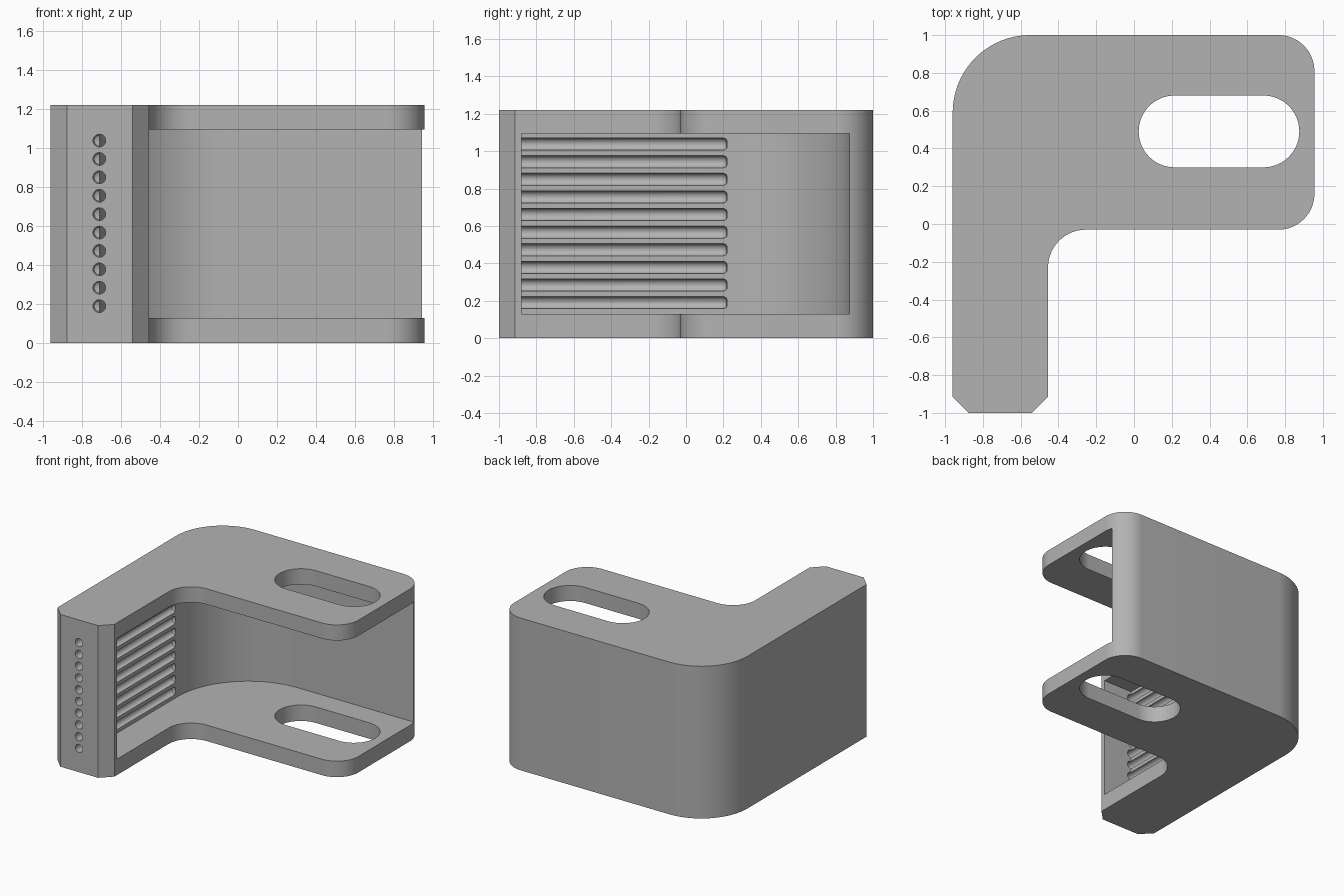
import bpy, bmesh, math
from mathutils import Vector

if "Cube" in bpy.data.objects:
    bpy.data.objects.remove(bpy.data.objects["Cube"], do_unlink=True)

HEIGHT = 1.22
FLANGE = 0.125
GROOVES = 10

grey = bpy.data.materials.new("plain grey")
grey.use_nodes = True
colour = (0.45, 0.45, 0.45, 1)
grey.diffuse_color = colour
grey.node_tree.nodes["Principled BSDF"].inputs["Base Color"].default_value = colour


def rounded(corners, steps=20):
    """Outline from (x, y, radius) corners, each rounded by a tangent arc."""
    outline = []
    for i, (x, y, r) in enumerate(corners):
        p = Vector((x, y))
        if r == 0:
            outline.append(p)
            continue
        a = (Vector(corners[i - 1][:2]) - p).normalized()
        b = (Vector(corners[(i + 1) % len(corners)][:2]) - p).normalized()
        centre = p + (a + b) * r
        for k in range(steps + 1):
            t = k / steps * math.pi / 2
            outline.append(centre - b * r * math.cos(t) - a * r * math.sin(t))
    return outline


def finish(name, bm):
    bmesh.ops.recalc_face_normals(bm, faces=bm.faces[:])
    mesh = bpy.data.meshes.new(name)
    bm.to_mesh(mesh)
    bm.free()
    mesh.materials.append(grey)
    ob = bpy.data.objects.new(name, mesh)
    bpy.context.collection.objects.link(ob)
    return ob


def prism(name, outline, z0, z1):
    bm = bmesh.new()
    base = bm.faces.new([bm.verts.new((p.x, p.y, z0)) for p in outline])
    top = bmesh.ops.extrude_face_region(bm, geom=[base])["geom"]
    bmesh.ops.translate(bm, vec=(0, 0, z1 - z0),
                        verts=[v for v in top if isinstance(v, bmesh.types.BMVert)])
    return finish(name, bm)


# L-shaped body with rounded corners and a chamfered front end
bracket = prism("bracket", rounded([
    (-0.96, 1, 0.41), (-0.96, -0.915, 0), (-0.875, -1, 0), (-0.54, -1, 0),
    (-0.455, -0.915, 0), (-0.455, -0.03, 0.2), (0.955, -0.03, 0.19),
    (0.955, 1, 0.19)]), 0, HEIGHT)

# Pocket between the two flanges, with a broad inner corner
pocket = prism("pocket_cutter", rounded([
    (-0.71, 0.875, 0.63), (-0.71, -0.88, 0), (1.2, -0.88, 0),
    (1.2, 0.875, 0)], 32), FLANGE + 0.003, HEIGHT - FLANGE)

# Slot through both flanges
slot = prism("slot_cutter", rounded([
    (0.025, 0.68, 0.1899), (0.025, 0.3, 0.1899), (0.875, 0.3, 0.1899),
    (0.875, 0.68, 0.1899)]), -0.1, HEIGHT + 0.1)

# Row of long drilled holes that leave half-round grooves in the side wall
bm = bmesh.new()
sides = 24
for i in range(GROOVES):
    z = 0.19 + i * 0.0942
    rings = []
    for y, r in ((-1.1, 0.0325), (0.2, 0.0325), (0.214, 0.027), (0.22, 0.016)):
        angles = [2 * math.pi * k / sides for k in range(sides)]
        rings.append([bm.verts.new((-0.71 + r * math.cos(a), y, z + r * math.sin(a)))
                      for a in angles])
    for lower, upper in zip(rings, rings[1:]):
        for k in range(sides):
            n = (k + 1) % sides
            bm.faces.new((lower[k], lower[n], upper[n], upper[k]))
    bm.faces.new(rings[0])
    bm.faces.new(rings[-1])
drills = finish("groove_cutter", bm)

# Cut, keep the result and remove the cutters
cutters = (pocket, slot, drills)
for cutter in cutters:
    cutter.hide_render = True
    mod = bracket.modifiers.new(cutter.name, "BOOLEAN")
    mod.operation = "DIFFERENCE"
    mod.solver = "EXACT"
    mod.object = cutter
bpy.context.view_layer.update()
result = bpy.data.meshes.new_from_object(
    bracket.evaluated_get(bpy.context.evaluated_depsgraph_get()))
bracket.modifiers.clear()
bracket.data = result
for cutter in cutters:
    bpy.data.objects.remove(cutter, do_unlink=True)

bpy.ops.object.select_all(action="DESELECT")
bracket.select_set(True)
bpy.context.view_layer.objects.active = bracket
bpy.ops.object.shade_smooth_by_angle(angle=math.radians(30))
